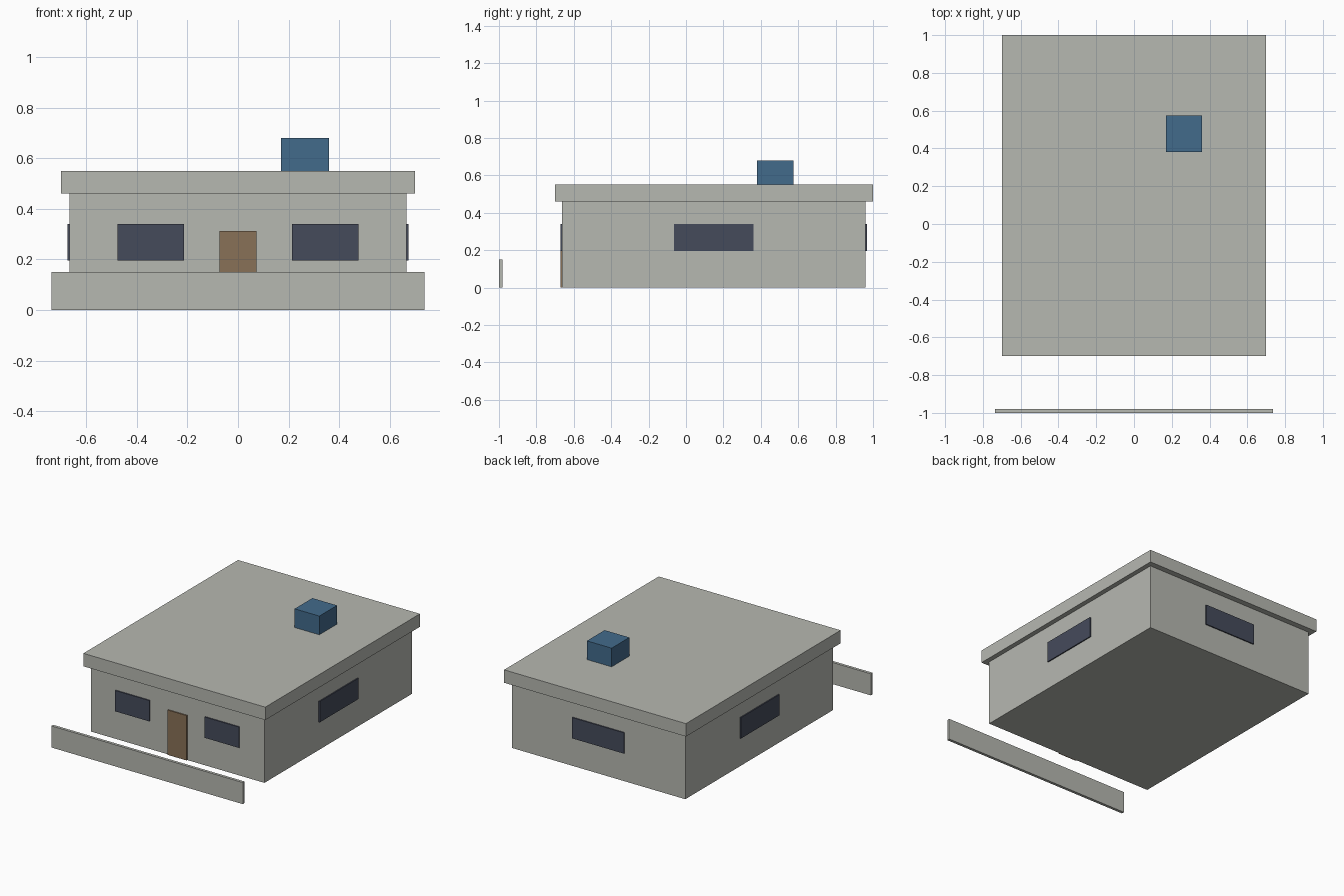
import bpy

cube = bpy.data.objects.get("Cube")
if cube:
    bpy.data.objects.remove(cube, do_unlink=True)


def material(name, rgb):
    mat = bpy.data.materials.new(name)
    mat.use_nodes = True
    colour = (*rgb, 1.0)
    mat.diffuse_color = colour
    mat.node_tree.nodes["Principled BSDF"].inputs["Base Color"].default_value = colour
    return mat


concrete = material("concrete grey", (0.47, 0.48, 0.44))
glass = material("dark glass", (0.06, 0.07, 0.105))
wood = material("brown wood", (0.25, 0.165, 0.095))
blue = material("tank blue", (0.055, 0.145, 0.26))


def box(name, mat, xs, ys, zs):
    """Axis-aligned box between the given limits."""
    spans = (xs, ys, zs)
    bpy.ops.mesh.primitive_cube_add(size=1, location=[sum(s) / 2 for s in spans])
    obj = bpy.context.object
    obj.name = name
    obj.scale = [s[1] - s[0] for s in spans]
    bpy.ops.object.transform_apply(location=False, rotation=False, scale=True)
    obj.data.materials.append(mat)
    return obj


WALL_X, FRONT, BACK = 0.667, -0.662, 0.96
PLATE = 0.008
SILL, HEAD = 0.195, 0.34

# House body and overhanging roof slab
box("walls", concrete, (-WALL_X, WALL_X), (FRONT, BACK), (0, 0.46))
box("roof_slab", concrete, (-0.7, 0.7), (-0.7, 1.0), (0.46, 0.55))

# Water tank on the roof
box("water_tank", blue, (0.17, 0.36), (0.38, 0.575), (0.55, 0.68))

# Low wall in front of the house
box("garden_wall", concrete, (-0.737, 0.737), (-1.0, -0.98), (0, 0.15))

# Door and windows as thin plates on the walls
front_plate = (FRONT - PLATE, FRONT)
box("door", wood, (-0.073, 0.073), front_plate, (0, 0.312))
box("back_window", glass, (-0.2, 0.2), (BACK, BACK + PLATE), (SILL, HEAD))
for side, label in ((1, "left"), (-1, "right")):
    box(label + "_front_window", glass,
        sorted((side * 0.213, side * 0.477)), front_plate, (SILL, HEAD))
    box(label + "_side_window", glass,
        sorted((side * WALL_X, side * (WALL_X + PLATE))), (-0.065, 0.36), (SILL, HEAD))
